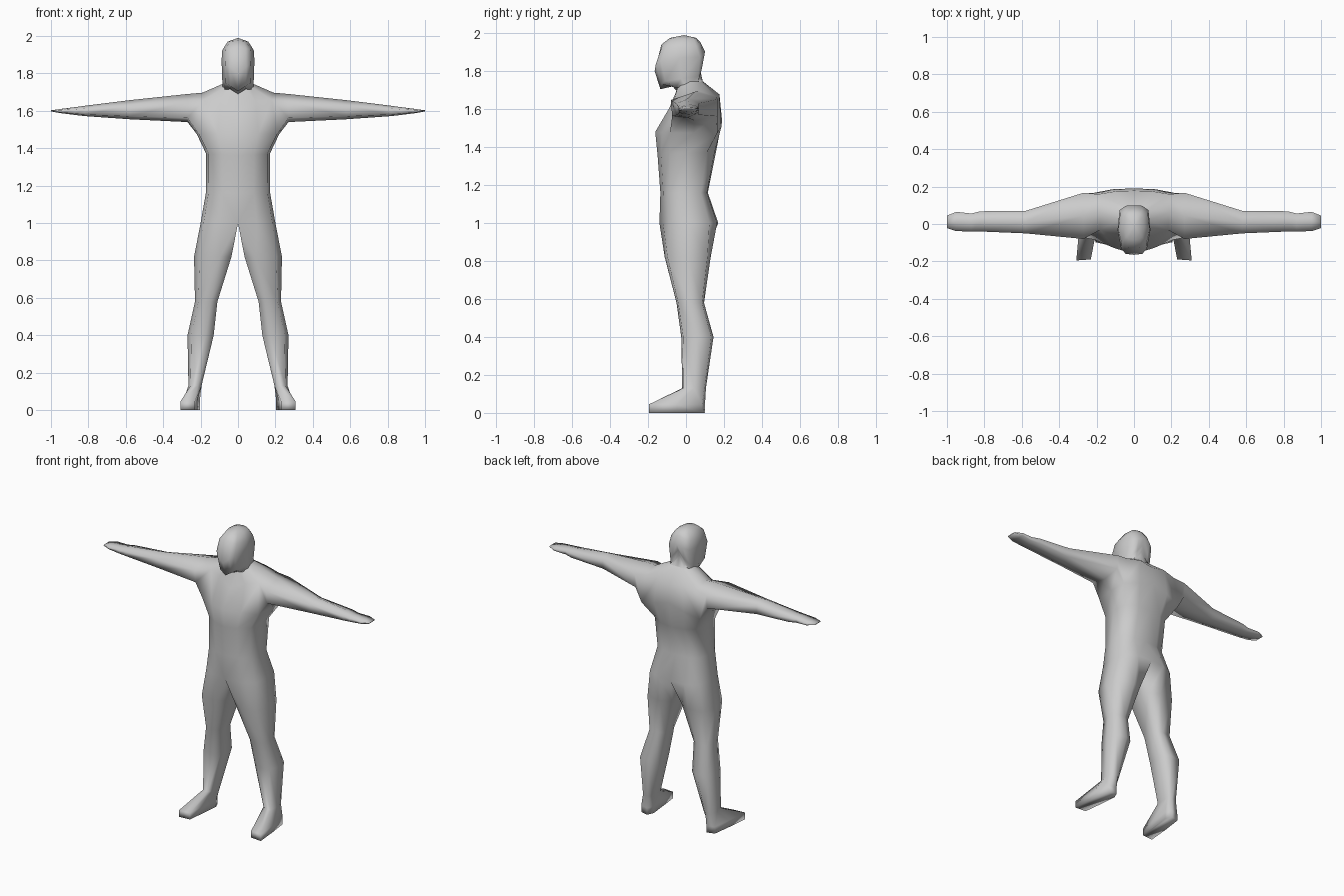
import bpy, bmesh

if "Cube" in bpy.data.objects:
    bpy.data.objects.remove(bpy.data.objects["Cube"])

skin = bpy.data.materials.new("plain grey")
skin.diffuse_color = (0.6, 0.6, 0.6, 1)
skin.use_nodes = True
skin.node_tree.nodes["Principled BSDF"].inputs["Base Color"].default_value = skin.diffuse_color

# (width fraction, depth fraction) from front centre round the side to back centre
TRUNK = [(0, 0), (.5, .06), (.92, .2), (1, .5), (.93, .85), (.5, .98), (0, 1)]
CHEST = [(0, 0), (.5, .1), (.95, .22), (1, .58), (1, .93), (.5, .99), (0, 1)]
HEAD = [(0, 0), (.5, .02), (.78, .12), (1, .5), (.88, .9), (.5, .99), (0, 1)]
LEG = [(0, .13), (.3, 0), (.85, .06), (1, .5), (.88, .93), (.35, 1), (0, .85)]
FOOT = [(0, .35), (.02, .02), (.98, 0), (1, .5), (.95, .95), (.3, 1), (0, .85)]


def half_ring(bm, cols, w, front, side_z, back):
    """Half ring; front and back are (y, z), the height bends at the side."""
    verts = []
    for f, t in cols:
        y = front[0] + (back[0] - front[0]) * t
        end_z = front[1] if t < .5 else back[1]
        verts.append(bm.verts.new((w * f, y, end_z + (side_z - end_z) * f)))
    return verts


def skin_rings(bm, a, b, closed=False, skip=()):
    n = len(a)
    for i in range(n if closed else n - 1):
        if i not in skip:
            j = (i + 1) % n
            bm.faces.new((a[i], a[j], b[j], b[i]))


def finish(bm, name):
    mesh = bpy.data.meshes.new(name)
    bm.to_mesh(mesh)
    bm.free()
    ob = bpy.data.objects.new(name, mesh)
    bpy.context.collection.objects.link(ob)
    mesh.materials.append(skin)
    ob.modifiers.new("mirror", 'MIRROR').use_clip = True
    bpy.ops.object.select_all(action='DESELECT')
    ob.select_set(True)
    bpy.context.view_layer.objects.active = ob
    bpy.ops.object.modifier_apply(modifier="mirror")
    # face everything outward
    bm = bmesh.new()
    bm.from_mesh(mesh)
    bmesh.ops.recalc_face_normals(bm, faces=bm.faces)
    bm.to_mesh(mesh)
    bm.free()
    bpy.ops.object.shade_smooth_by_angle(angle=1.75)


NECK = (HEAD, .08, (-.045, 1.69), 1.745, (.088, 1.747))

# torso, hips up to neck
bm = bmesh.new()
torso = [half_ring(bm, *lv) for lv in [
    (TRUNK, .20, (-.14, 1.0), 1.0, (.17, 1.0)),
    (TRUNK, .172, (-.135, 1.16), 1.16, (.115, 1.16)),
    (TRUNK, .17, (-.15, 1.36), 1.37, (.155, 1.36)),
    (CHEST, .22, (-.162, 1.48), 1.475, (.19, 1.54)),
    (CHEST, .19, (-.09, 1.60), 1.697, (.178, 1.66)),
    NECK]]
for k in range(5):
    skin_rings(bm, torso[k], torso[k + 1], skip=(2, 3) if k == 3 else ())

# arm, six-sided, grown from the armhole
low, high = torso[3], torso[4]
high[4].co.z = 1.665
high[2].co.z = 1.66
ring = [low[2], low[3], low[4], high[4], high[3], high[2]]
for x, zb, zt, yf, yb in [
        (.27, 1.54, 1.69, -.08, .167), (.58, 1.555, 1.657, -.05, .07),
        (.82, 1.572, 1.627, -.04, .068), (.87, 1.578, 1.62, -.04, .056),
        (.95, 1.588, 1.61, -.038, .065), (1.0, 1.597, 1.603, -.022, .045)]:
    h, d = zt - zb, yb - yf
    new = [bm.verts.new((x, yf + d * t, zb + h * u)) for t, u in
           [(.03, .15), (.5, 0), (.97, .15), (1, .75), (.5, 1), (0, .72)]]
    skin_rings(bm, ring, new, closed=True)
    ring = new
bm.faces.new(ring)

# leg and foot, grown from the closed hip ring; splay turns the toes out
ring = torso[0]
for cols, z, xi, xo, yf, yb, splay in [
        (LEG, .82, .035, .235, -.112, .13, 0), (LEG, .58, .11, .23, -.05, .095, 0),
        (LEG, .40, .13, .27, -.025, .145, 0), (LEG, .13, .195, .265, -.02, .105, 0),
        (FOOT, .045, .2, .28, -.195, .1, .03), (FOOT, 0, .2, .28, -.195, .1, .03)]:
    new = [bm.verts.new((xi + (xo - xi) * f + splay * (1 - t), yf + (yb - yf) * t, z))
           for f, t in cols]
    skin_rings(bm, ring, new, closed=True)
    ring = new
bm.faces.new(ring)
finish(bm, "body")

# head and neck
bm = bmesh.new()
head = [half_ring(bm, *lv) for lv in [
    NECK,
    (HEAD, .083, (-.07, 1.72), 1.712, (.072, 1.82)),
    (HEAD, .084, (-.135, 1.705), 1.76, (.085, 1.86)),
    (HEAD, .088, (-.165, 1.80), 1.87, (.10, 1.905)),
    (HEAD, .084, (-.13, 1.94), 1.925, (.075, 1.955)),
    (HEAD, .055, (-.085, 1.975), 1.97, (.055, 1.975))]]
for a, b in zip(head, head[1:]):
    skin_rings(bm, a, b)
crown = bm.verts.new((0, -.01, 1.99))
for a, b in zip(head[-1], head[-1][1:]):
    bm.faces.new((a, b, crown))
finish(bm, "head")
